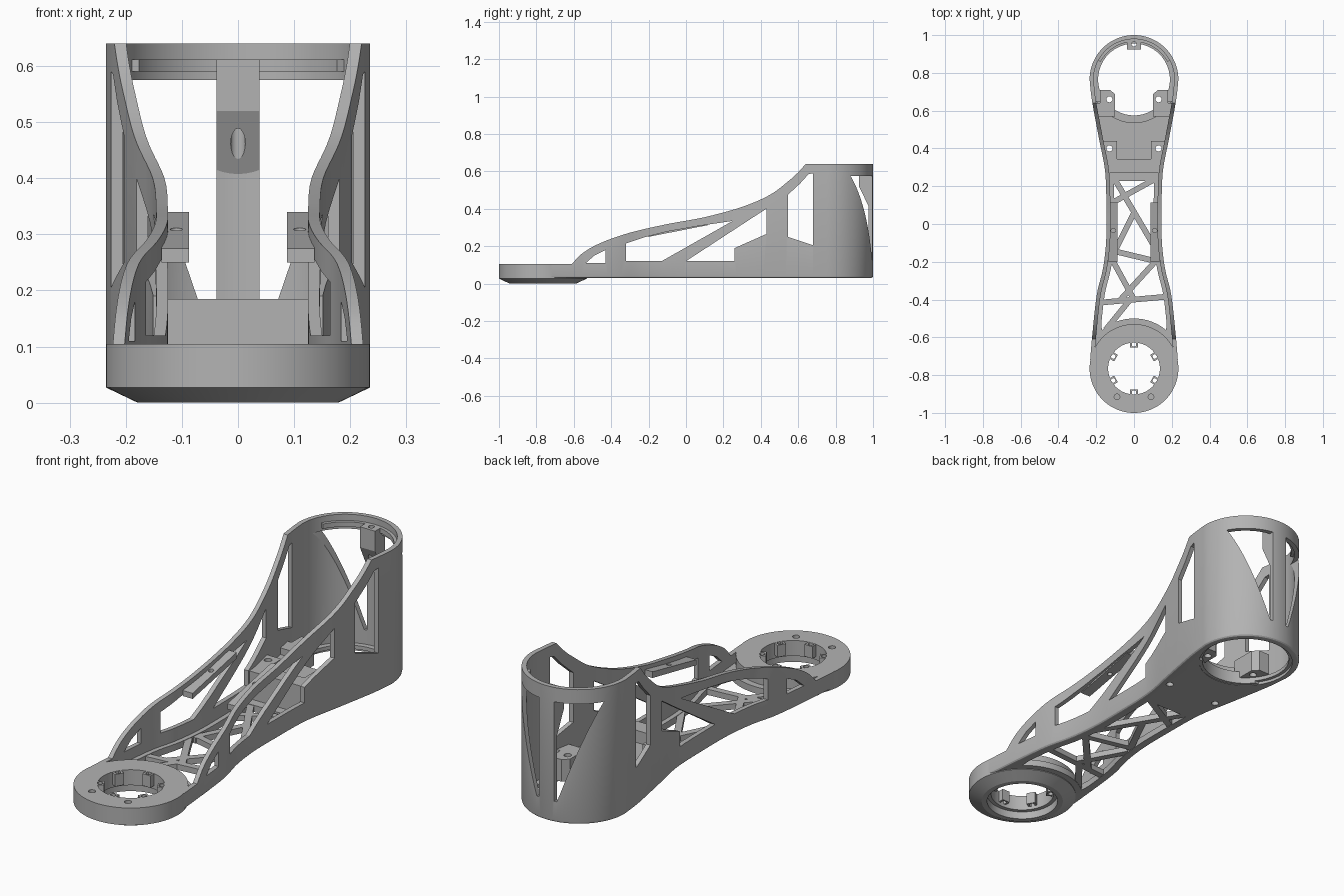
import bpy, bmesh, math

old = bpy.data.objects.get("Cube")
if old:
    bpy.data.objects.remove(old)

grey = bpy.data.materials.new("light grey plastic")
grey.use_nodes = True
grey.diffuse_color = (0.45, 0.45, 0.45, 1)
grey.node_tree.nodes["Principled BSDF"].inputs["Base Color"].default_value = grey.diffuse_color

FRONT, REAR, R = -0.765, 0.765, 0.235


def prism(name, pts, lo, hi, axis="z", bevel=0):
    """Extrude a closed outline along an axis, optionally rounding its lower rim."""
    place = {"z": lambda a, b, h: (a, b, h),
             "x": lambda a, b, h: (h, a, b),
             "y": lambda a, b, h: (a, h, b)}[axis]
    bm = bmesh.new()
    low = [bm.verts.new(place(a, b, lo)) for a, b in pts]
    high = [bm.verts.new(place(a, b, hi)) for a, b in pts]
    base = bm.faces.new(low)
    bm.faces.new(high)
    for i in range(len(pts)):
        j = (i + 1) % len(pts)
        bm.faces.new((low[i], low[j], high[j], high[i]))
    bmesh.ops.recalc_face_normals(bm, faces=bm.faces)
    if bevel:
        bmesh.ops.bevel(bm, geom=list(base.edges), offset=bevel, segments=3,
                        profile=0.5, affect="EDGES")
    mesh = bpy.data.meshes.new(name)
    bm.to_mesh(mesh)
    bm.free()
    mesh.materials.append(grey)
    obj = bpy.data.objects.new(name, mesh)
    bpy.context.collection.objects.link(obj)
    return obj


def cut(obj, *cutters):
    """Subtract each cutter, then discard it."""
    for c in cutters:
        mod = obj.modifiers.new("cut", "BOOLEAN")
        mod.operation, mod.solver, mod.object = "DIFFERENCE", "EXACT", c
        bpy.context.view_layer.objects.active = obj
        bpy.ops.object.modifier_apply(modifier=mod.name)
        bpy.data.objects.remove(c)
    return obj


def arc(cx, cy, r, a0, a1, n):
    return [(cx + r * math.cos(math.radians(a0 + (a1 - a0) * i / n)),
             cy + r * math.sin(math.radians(a0 + (a1 - a0) * i / n))) for i in range(n + 1)]


def cyl(x, y, r, lo, hi, n=64):
    return prism("cutter", arc(x, y, r, 0, 360, n)[:-1], lo, hi)


def spline(p, steps=5):
    """Smooth curve through the given points."""
    q = [p[0]] + p + [p[-1]]
    out = []
    for a, b, c, d in zip(q, q[1:], q[2:], q[3:]):
        for k in range(steps):
            t = k / steps
            out.append(tuple(0.5 * (2 * v + (w - u) * t + (2 * u - 5 * v + 4 * w - x) * t * t
                                    + (3 * v - u - 3 * w + x) * t ** 3)
                             for u, v, w, x in zip(a, b, c, d)))
    return out + [p[-1]]


def mirrored(pts):
    return [(-x, y) for x, y in reversed(pts)]


# Plan outline of the arm: flared ends, narrow waist
side = spline([(.232, -.72), (.222, -.6), (.198, -.38), (.165, -.24), (.148, -.1),
               (.146, .05), (.152, .27), (.185, .45), (.222, .65), (R, REAR)])


def inset(d, y0=-1, y1=1):
    return [(x - d, y) for x, y in side if y0 <= y <= y1]


def body_plan(d):
    s = inset(d)
    return s + arc(0, REAR, R - d, 0, 180, 48)[1:-1] + mirrored(s)


# Shell: outer skin with a thin floor, hollow inside
shell = prism("body_shell", body_plan(0), 0.03, 0.64, bevel=0.012)
hollow = [(x, y if y > -.7 else -.8) for x, y in body_plan(0.021)]
cut(shell, prism("cutter", hollow, 0.06, 0.8))

# Sweeping top edge of the side walls
top_edge = spline([(-.61, .105), (-.55, .165), (-.45, .22), (-.3, .272), (-.1, .318),
                   (.1, .355), (.3, .41), (.45, .475), (.55, .55), (.6, .595), (.64, .64)])
cut(shell, prism("cutter", [(-.9, .105)] + top_edge + [(.64, .8), (-.9, .8)], -.5, .5, "x"))

# Side windows
windows = [
    [(-.535, .11), (-.43, .11), (-.43, .18), (-.49, .15)],
    [(-.32, .12), (-.13, .12), (.25, .335), (.08, .31), (-.1, .278), (-.22, .248), (-.32, .215)],
    [(0, .12), (.26, .12), (.26, .19), (.43, .265), (.43, .4), (.36, .355)],
    [(.545, .25), (.68, .205), (.68, .59), (.655, .585), (.61, .535), (.545, .475)],
]
for w in windows:
    cut(shell, prism("cutter", w, -.5, .5, "x"))

# Rear tower windows either side of the pillar
for s in (1, -1):
    tri = [(.038 * s, .575), (.205 * s, .575), (.065 * s, .165), (.05 * s, .125), (.038 * s, .125)]
    cut(shell, prism("cutter", tri, .78, 1.2, "y"))

# Floor openings: round tower hole with recess, lattice opening, front bore
opening = inset(0.042, -.53, .24)
opening += mirrored(opening) + arc(0, FRONT, .265, 130, 50, 16)
cut(shell, prism("cutter", opening, 0, 0.07), cyl(0, REAR, .19, 0, .1),
    cyl(0, REAR, .205, 0, .043), cyl(0, FRONT, .2, 0, .2))

# Lattice struts across the floor opening
struts = [((.115, .24), (-.12, .11)), ((-.11, .25), (.12, -.14)), ((0, .06), (-.11, -.16)),
          ((-.12, -.14), (.13, -.2)), ((.12, -.19), (-.08, -.41)), ((-.12, -.18), (0, -.4)),
          ((-.165, -.415), (.17, -.385)), ((-.02, -.4), (-.15, -.56))]
for (ax, ay), (bx, by) in struts:
    length = math.hypot(bx - ax, by - ay)
    nx, ny = (by - ay) / length * .015, (ax - bx) / length * .015
    prism("floor_strut", [(ax + nx, ay + ny), (bx + nx, by + ny),
                          (bx - nx, by - ny), (ax - nx, ay - ny)], .032, .058)

# Front ring with chamfered underside and a stepped bore
ring = prism("front_ring", arc(0, FRONT, R, 0, 360, 96)[:-1], 0, .105)
for v in ring.data.vertices:
    if v.co.z < .01:
        v.co.x *= .76
        v.co.y = FRONT + (v.co.y - FRONT) * .76
bm = bmesh.new()
bm.from_mesh(ring.data)
for e in [e for e in bm.edges if abs(e.verts[0].co.z - e.verts[1].co.z) > .05]:
    upper = max(e.verts, key=lambda v: v.co.z)
    _, mid = bmesh.utils.edge_split(e, upper, .74)
    mid.co = (upper.co.x, upper.co.y, .027)
bmesh.ops.connect_verts(bm, verts=[v for v in bm.verts if abs(v.co.z - .027) < .001])
bm.to_mesh(ring.data)
bm.free()
cut(ring, cyl(0, FRONT, .137, -.1, .2), cyl(0, FRONT, .155, -.1, .035))
for x in (-.09, .09):
    cut(ring, cyl(x, -.915, .015, .05, .2, 20))

# Six screw tabs inside the bore
for k in range(6):
    a = math.radians(30 + 60 * k)
    c, s = math.cos(a), math.sin(a)
    plan = [(.11, -.02), (.142, -.02), (.142, .02), (.11, .02)]
    tab = prism("ring_screw_tab", [(u * c - v * s, FRONT + u * s + v * c) for u, v in plan], .05, .104)
    cut(tab, cyl(.127 * c, FRONT + .127 * s, .012, 0, .2, 20))

# Equipment deck between waist and tower
deck_side = inset(0.012, .27, .67)
deck = prism("deck", [(.139, .27)] + deck_side + mirrored(deck_side) + [(-.139, .27)], .032, .13)
cut(deck, cyl(0, REAR, .19, 0, .2), cyl(0, REAR, .228, .09, .2))
mount = prism("deck_front_mount", [(-.138, .27), (.138, .27), (.168, .44), (.09, .44), (.09, .345),
                                   (-.09, .345), (-.09, .44), (-.168, .44)], .1, .185)
for s in (1, -1):
    for part in (shell, deck, mount):
        cut(part, cyl(.13 * s, .4, .016, 0, .3, 20))
    pad = prism("deck_rear_pad", [(.1 * s, .57), (.2 * s, .57), (.215 * s, .64), (.18 * s, .64),
                                  (.18 * s, .71), (.125 * s, .71), (.1 * s, .685)], .06, .16)
    cut(pad, cyl(.13 * s, .66, .016, 0, .3, 20))
    # Sloping mounting tab on the inner face of each side wall
    rail = prism("side_mount_tab", [(-.2, .25), (.115, .312), (.115, .34), (-.2, .275)],
                 *sorted((.087 * s, .136 * s)), "x")
    cut(rail, cyl(.11 * s, -.035, .011, .2, .5, 20))

# Boss at the top of the rear pillar, and the inner lip of the tower
boss = prism("rear_pillar_boss", [(.985, .395), (.985, .612), (.925, .612), (.925, .52)],
             -.038, .038, "x")
cut(boss, cyl(0, .953, .013, .3, .8, 20))
prism("tower_inner_lip", arc(0, REAR, .222, 28, 152, 32) + arc(0, REAR, .2, 152, 28, 32), .59, .612)

# Smooth curved surfaces, keep edges sharp
bpy.ops.object.select_all(action="DESELECT")
for o in bpy.context.scene.objects:
    if o.type == "MESH":
        o.select_set(True)
        bpy.context.view_layer.objects.active = o
bpy.ops.object.shade_smooth_by_angle(angle=math.radians(25))
